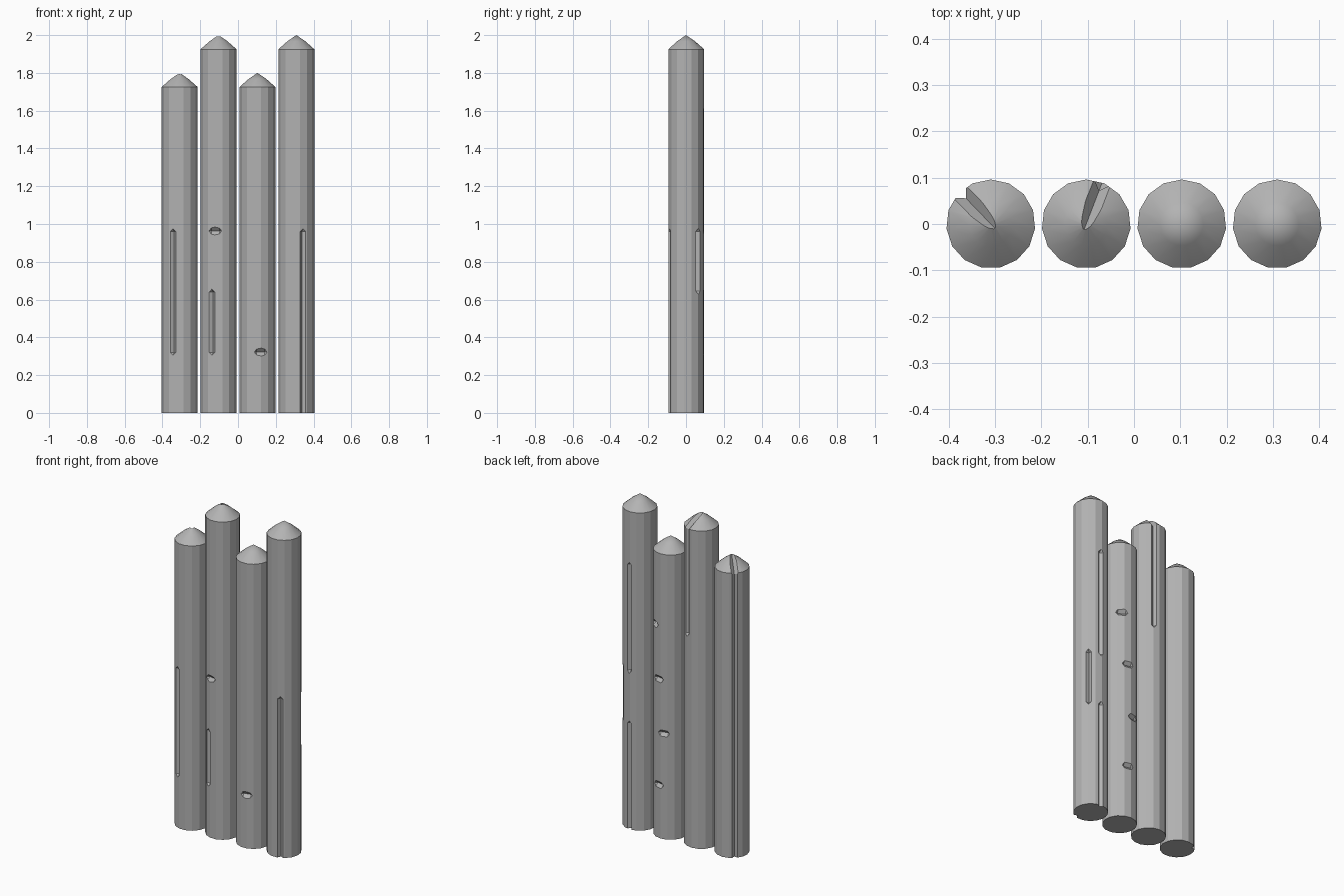
import bpy, bmesh
from math import sin, cos, pi, radians
from mathutils import Matrix, Vector

if "Cube" in bpy.data.objects:
    bpy.data.objects.remove(bpy.data.objects["Cube"])

R, SIDES, CONE = 0.096, 15, 0.075
DEEP, OUT, HALF = 0.077, 0.115, 0.036   # groove floor radius, cutter outer radius, half width

# dark grey for all stakes
grey = bpy.data.materials.new("dark_grey")
grey.diffuse_color = (0.45, 0.45, 0.45, 1)
grey.use_nodes = True
grey.node_tree.nodes["Principled BSDF"].inputs["Base Color"].default_value = grey.diffuse_color


def make_object(name, bm):
    bmesh.ops.recalc_face_normals(bm, faces=bm.faces)
    me = bpy.data.meshes.new(name)
    bm.to_mesh(me)
    bm.free()
    me.materials.append(grey)
    ob = bpy.data.objects.new(name, me)
    bpy.context.collection.objects.link(ob)
    return ob


def stake(name, x, top):
    # faceted pole with a smooth, slightly rounded point
    bm = bmesh.new()
    rings = []
    for r, z in ((R, 0), (R, top - CONE), (0.047, top - 0.032)):
        rings.append([bm.verts.new((x + r * cos(pi / 2 + 2 * pi * i / SIDES),
                                    r * sin(pi / 2 + 2 * pi * i / SIDES), z))
                      for i in range(SIDES)])
    tip = bm.verts.new((x, 0, top))
    bm.faces.new(rings[0])
    for i in range(SIDES):
        j = (i + 1) % SIDES
        for k in (0, 1):
            f = bm.faces.new((rings[k][i], rings[k][j], rings[k + 1][j], rings[k + 1][i]))
            f.smooth = k == 1
        bm.faces.new((rings[2][i], rings[2][j], tip)).smooth = True
    return make_object(name, bm)


def cut(ob, x, angle, pts):
    # subtract the convex hull of points given as (radial, tangential, z)
    bm = bmesh.new()
    m = Matrix.Translation((x, 0, 0)) @ Matrix.Rotation(radians(angle), 4, 'Z')
    for p in pts:
        bm.verts.new(m @ Vector(p))
    bmesh.ops.convex_hull(bm, input=bm.verts)
    cutter = make_object("cutter", bm)
    cutter.hide_render = True
    mod = ob.modifiers.new("cut", 'BOOLEAN')
    mod.operation, mod.solver, mod.object = 'DIFFERENCE', 'EXACT', cutter
    bpy.context.view_layer.objects.active = ob
    bpy.ops.object.modifier_apply(modifier=mod.name)
    bpy.data.objects.remove(cutter)


def groove(ob, x, angle, z0, z1):
    # long vertical V with pointed ends
    a, b = z0 + 0.02, z1 - 0.02
    cut(ob, x, angle, [(DEEP, 0, a), (DEEP, 0, b), (OUT, 0, z0 - 0.015), (OUT, 0, z1 + 0.015)]
        + [(OUT, s * HALF, z) for s in (-1, 1) for z in (a, b)])


def notch(ob, x, angle, z):
    # short horizontal V with pointed ends
    cut(ob, x, angle, [(DEEP, s * 0.022, z) for s in (-1, 1)]
        + [(OUT, s * 0.062, z) for s in (-1, 1)]
        + [(OUT, s * 0.022, z + t * 0.042) for s in (-1, 1) for t in (-1, 1)])


def tip_groove(ob, x, angle, top):
    # V running up the point to the apex
    slope = (CONE - 0.002) / DEEP
    pts = []
    for r in (-0.012, 0.12):
        z = top - 0.012 - slope * max(r, 0)
        pts += [(r, 0, z), (r, 0.042, z + 0.06), (r, -0.042, z + 0.06)]
    cut(ob, x, angle, pts)


# name, x, height, grooves (angle, bottom, top), notches (angle, z), tip groove angle
STAKES = [
    ("far_left_stake", -0.309, 1.8, [(248, 0.30, 0.98), (134, -0.1, 2.1)], [], 134),
    ("left_stake", -0.103, 2.0, [(248, 0.30, 0.66), (69, 1.265, 2.2)], [(259, 0.963)], 69),
    ("right_stake", 0.103, 1.8, [],
     [(281, 0.322), (58, 1.285), (80, 0.963), (101, 0.64), (80, 0.322)], None),
    ("far_right_stake", 0.309, 2.0,
     [(292, -0.1, 0.98), (87, 0.94, 1.62), (87, -0.1, 0.66), (43, 0.625, 0.98)], [], None),
]
for name, x, top, grooves, notches, tip in STAKES:
    ob = stake(name, x, top)
    for g in grooves:
        groove(ob, x, *g)
    for n in notches:
        notch(ob, x, *n)
    if tip is not None:
        tip_groove(ob, x, tip, top)
